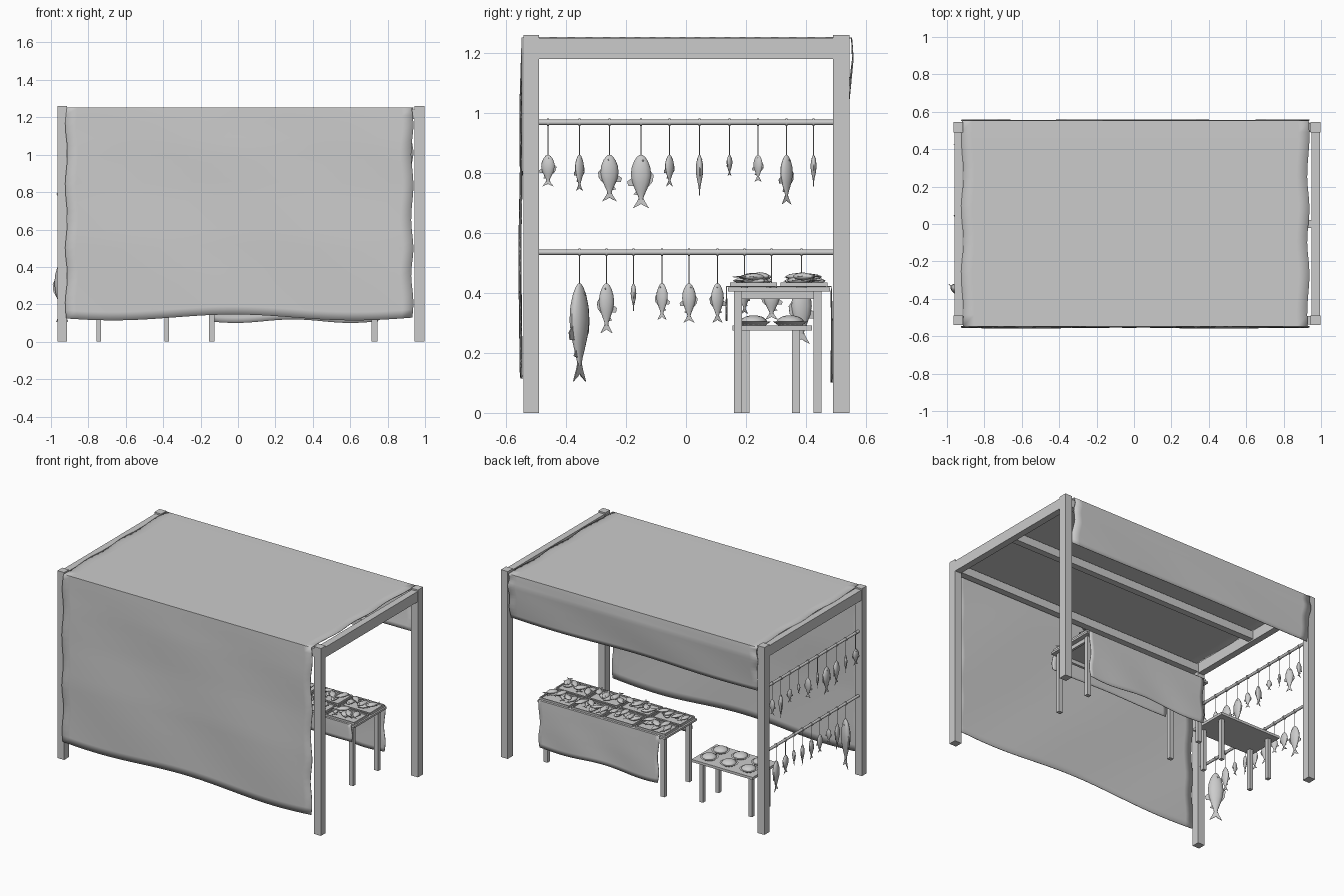
import bpy, bmesh, math, random
from mathutils import Matrix, Vector

if "Cube" in bpy.data.objects:
    bpy.data.objects.remove(bpy.data.objects["Cube"])
random.seed(4)
PI = math.pi


def link(name, bm, smooth=None):
    bmesh.ops.recalc_face_normals(bm, faces=bm.faces)
    me = bpy.data.meshes.new(name)
    bm.to_mesh(me)
    bm.free()
    if smooth:
        me.shade_smooth()
        me.set_sharp_from_angle(angle=math.radians(smooth))
    return put(name, me)


def put(name, me):
    ob = bpy.data.objects.new(name, me)
    bpy.context.collection.objects.link(ob)
    return ob


def box(name, x0, x1, y0, y1, z0, z1):
    bm = bmesh.new()
    m = Matrix.Translation(((x0+x1)/2, (y0+y1)/2, (z0+z1)/2)) @ Matrix.Diagonal((x1-x0, y1-y0, z1-z0, 1))
    bmesh.ops.create_cube(bm, size=1, matrix=m)
    return link(name, bm)


def rod(name, a, b, r, n=10):
    a, b = Vector(a), Vector(b)
    bm = bmesh.new()
    m = Matrix.Translation((a+b)/2) @ (b-a).to_track_quat('Z', 'Y').to_matrix().to_4x4()
    bmesh.ops.create_cone(bm, cap_ends=True, segments=n, radius1=r, radius2=r, depth=(b-a).length, matrix=m)
    return link(name, bm, 40)


def cloth(name, path, x0, x1, amp, hem, nx=32):
    """Sheet following a (y, z) path, swept along x, with gentle ripples on the hanging parts."""
    bm = bmesh.new()
    pts = []
    for (ya, za), (yb, zb) in zip(path, path[1:]):
        pts += [(ya+(yb-ya)*k/5, za+(zb-za)*k/5) for k in range(5)]
    pts.append(path[-1])
    top = max(p[1] for p in path)
    rows = []
    for j, (y, z) in enumerate(pts):
        row = []
        drop = top - z
        for i in range(nx+1):
            u = i/nx
            x = x0 + (x1-x0)*u + 0.006*math.sin(j*0.9)*(2*u-1)
            k = min(1, drop*4)
            dy = amp*k*math.sin(u*11 + j*0.3)
            dz = hem*drop*math.sin(u*9+3.5)
            row.append(bm.verts.new((x, y+dy, z+dz)))
        rows.append(row)
    for r, s in zip(rows, rows[1:]):
        for i in range(nx):
            bm.faces.new((r[i], r[i+1], s[i+1], s[i]))
    ob = link(name, bm, 40)
    mod = ob.modifiers.new("thickness", 'SOLIDIFY')
    mod.thickness = 0.004
    mod.offset = 0
    return ob


def fish_mesh():
    """Unit fish: mouth at origin, tail at z=-1, body height along y, thickness along x."""
    bm = bmesh.new()
    prof = [(0, .07), (.04, .2), (.12, .34), (.24, .46), (.38, .5), (.52, .43), (.66, .28), (.77, .15), (.84, .1)]
    n = 12
    rings = [[bm.verts.new((.55*h*math.cos(2*PI*i/n), h*math.sin(2*PI*i/n), -t)) for i in range(n)]
             for t, h in prof]
    for a, b in zip(rings, rings[1:]):
        for i in range(n):
            bm.faces.new((a[i], a[(i+1) % n], b[(i+1) % n], b[i]))
    bm.faces.new(rings[0])
    bm.faces.new(rings[-1])
    tail = [(.1, .8), (.2, .88), (.4, 1), (.12, .95), (0, .92), (-.12, .95), (-.4, 1), (-.2, .88), (-.1, .8)]
    dorsal = [(.42, .28), (.62, .38), (.58, .5), (.36, .6), (.3, .5)]
    belly = [(-.4, .42), (-.68, .5), (-.62, .58), (-.33, .58)]
    anal = [(-.2, .66), (-.36, .74), (-.12, .76)]
    for fin in (tail, dorsal, belly, anal):
        f = bm.faces.new([bm.verts.new((-.02, y, -t)) for y, t in fin])
        ext = bmesh.ops.extrude_face_region(bm, geom=[f], use_keep_orig=True)
        bmesh.ops.translate(bm, vec=(.04, 0, 0), verts=[v for v in ext['geom'] if isinstance(v, bmesh.types.BMVert)])
    # eyes
    for s in (-1, 1):
        bmesh.ops.create_icosphere(bm, subdivisions=1, radius=1, matrix=Matrix.Translation((s*.16, .1, -.11))
                                   @ Matrix.Diagonal((.05, .06, .018, 1)))
    ob = link("fish", bm, 40)
    me = ob.data
    bpy.data.objects.remove(ob)
    return me


# frame: posts, end beams, roof beams
for px, x0, x1 in (("left", -.965, -.915), ("right", .945, .996)):
    for py, y0, y1 in (("front", -.541, -.49), ("back", .49, .545)):
        box(f"{py}_{px}_post", x0, x1, y0, y1, 0, 1.26)
    box(f"{px}_end_beam", x0+.004, x1-.002, -.49, .49, 1.18, 1.25)
for nm, y in (("front", -.515), ("middle", 0), ("back", .515)):
    box(f"{nm}_roof_beam", -.93, .95, y-.022, y+.022, 1.19, 1.243)

# awning: front wall, roof and short back flap in one sheet
cloth("awning", [(-.549, .13), (-.552, .35), (-.554, .55), (-.549, .8), (-.55, 1.05), (-.546, 1.25),
                 (-.25, 1.25), (0, 1.25), (.25, 1.25), (.552, 1.25), (.556, 1.18), (.545, 1.08), (.53, .95)],
      -.918, .932, .003, .014)

# display table with draped cloth
box("table_top", -.18, .77, .14, .48, .405, .418)
box("table_apron_front", -.14, .73, .163, .18, .38, .405)
box("table_apron_back", -.14, .73, .43, .447, .38, .405)
for x in (-.14, .73):
    box("table_apron_side", x-.008, x+.008, .163, .447, .38, .405)
    for y in (.173, .438):
        box("table_leg", x-.015, x+.015, y-.013, y+.013, 0, .405)
cloth("table_cloth", [(.135, .31), (.135, .421), (.3, .421), (.484, .421), (.487, .25), (.487, .11)],
      -.135, .752, .003, .03)

# small table
box("small_table_top", -.79, -.335, .155, .42, .275, .292)
for x in (-.745, -.38):
    for y in (.198, .367):
        box("small_table_leg", x-.012, x+.012, y-.013, y+.013, 0, .275)

# round dishes with heaped food
for i in range(3):
    for j in range(2):
        c = (-.71 + i*.147, .225 + j*.122, .292)
        bm = bmesh.new()
        bmesh.ops.create_cone(bm, cap_ends=True, segments=20, radius1=.04, radius2=.057, depth=.012,
                              matrix=Matrix.Translation((c[0], c[1], .298)))
        link("dish", bm, 40)
        bm = bmesh.new()
        bmesh.ops.create_uvsphere(bm, u_segments=16, v_segments=10, radius=1,
                                  matrix=Matrix.Translation((c[0], c[1], .302)) @ Matrix.Diagonal((.046, .046, .023, 1)))
        link("food_heap", bm, 40)

# trays of fish on the display table
fish = fish_mesh()
for i in range(4):
    for j in range(2):
        cx, cy = -.06 + i*.237, .225 + j*.168
        a, b = .108, .074
        box("tray_base", cx-a, cx+a, cy-b, cy+b, .421, .427)
        for s in (-1, 1):
            box("tray_rim", cx-a, cx+a, cy+s*b-.004, cy+s*b+.004, .421, .435)
            box("tray_rim", cx+s*a-.004, cx+s*a+.004, cy-b, cy+b, .421, .435)
        for k in range(6):
            L = random.uniform(.09, .125)
            w = random.uniform(.036, .05)
            th = random.choice((0, PI)) + PI/2 + random.uniform(-.9, .9)
            x = cx - .078 + k*.031
            y = cy + random.uniform(-.012, .012)
            f = put("tray_fish", fish)
            f.scale = (w, w, L)
            f.rotation_euler = (0, PI/2, th)
            f.location = (x + L/2*math.cos(th), y + L/2*math.sin(th), .438 + .014*(k % 2) + random.uniform(0, .004))

# hanging rails with strung fish: (y, bottom z, body height, yaw)
PX = -.94
upper = [(-.46, .755, .046, .2), (-.355, .74, .036, .7), (-.255, .705, .062, .2), (-.15, .682, .068, 0),
         (-.055, .755, .036, .7), (.045, .725, .045, 1.5), (.145, .79, .03, 1.1), (.24, .77, .034, .5),
         (.335, .695, .05, .7), (.425, .755, .036, 1.5)]
lower = [(-.355, .105, .095, 1.0), (-.265, .265, .052, .2), (-.175, .34, .034, 1.5), (-.08, .31, .04, .3),
         (.01, .3, .046, .1), (.105, .3, .046, .4), (.195, .33, .04, .8), (.285, .31, .055, .1), (.385, .23, .07, .2)]
for nm, z, top, row in (("upper", .968, .86, upper), ("lower", .535, .432, lower)):
    rod(f"{nm}_rail", (PX, -.492, z), (PX, .492, z), .009)
    for y, bot, w, yaw in row:
        rod("string_loop", (PX, y-.004, z), (PX, y+.004, z), .0125)
        rod("string", (PX, y, z), (PX, y, top-.008), .0016, 6)
        f = put("hanging_fish", fish)
        f.scale = (w, w, top-bot)
        f.rotation_euler = (0, 0, yaw * random.choice((-1, 1)) + random.choice((0, PI)))
        f.location = (PX, y, top)
